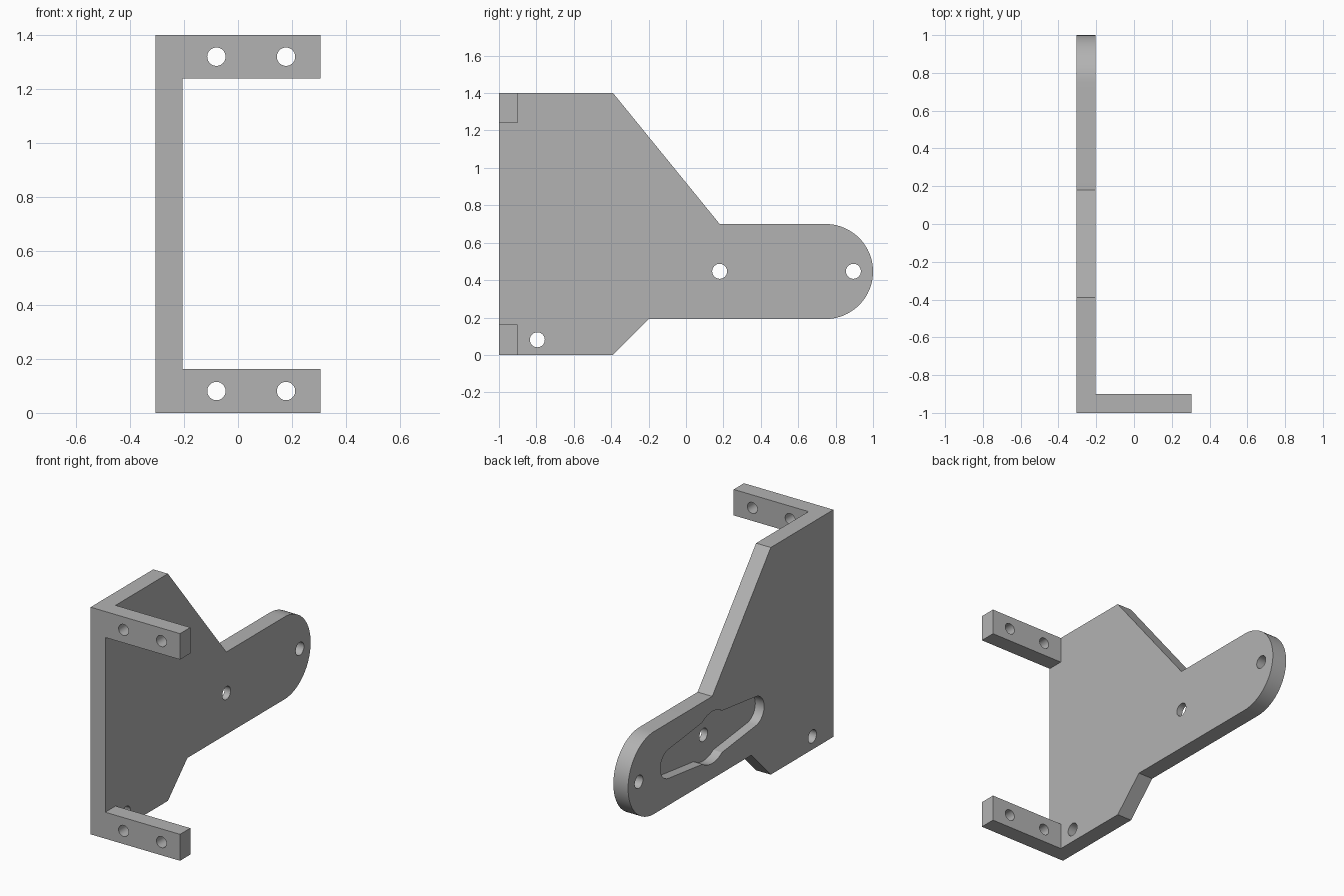
import bpy, bmesh
from math import cos, sin, radians
from mathutils import Matrix, Vector

old = bpy.data.objects.get("Cube")
if old:
    bpy.data.objects.remove(old, do_unlink=True)

grey = bpy.data.materials.new("plain grey")
grey.use_nodes = True
colour = (0.45, 0.45, 0.45, 1)
grey.diffuse_color = colour
grey.node_tree.nodes["Principled BSDF"].inputs["Base Color"].default_value = colour

LEFT, INNER, RIGHT = -0.305, -0.205, 0.305
AXLE = (0.18, 0.447)


def arc(cy, cz, r, start, end, steps):
    """Points on an arc in the y-z plane."""
    angles = [radians(start + (end - start) * i / steps) for i in range(steps + 1)]
    return [(cy + r * cos(a), cz + r * sin(a)) for a in angles]


def prism(name, outline, x0, x1):
    """Extrude a y-z outline from x0 to x1."""
    bm = bmesh.new()
    face = bm.faces.new([bm.verts.new((x0, y, z)) for y, z in outline])
    top = bmesh.ops.extrude_face_region(bm, geom=[face])["geom"]
    moved = [v for v in top if isinstance(v, bmesh.types.BMVert)]
    bmesh.ops.translate(bm, verts=moved, vec=Vector((x1 - x0, 0, 0)))
    bmesh.ops.recalc_face_normals(bm, faces=bm.faces)
    return add_object(name, bm)


def drill(centre, radius, axis):
    """Round cutter along the x or y axis."""
    turn = Matrix.Rotation(radians(90), 4, "Y" if axis == "x" else "X")
    bm = bmesh.new()
    bmesh.ops.create_cone(bm, cap_ends=True, segments=40, radius1=radius,
                          radius2=radius, depth=0.4,
                          matrix=Matrix.Translation(centre) @ turn)
    return add_object("hole_cutter", bm)


def add_object(name, bm):
    mesh = bpy.data.meshes.new(name)
    bm.to_mesh(mesh)
    bm.free()
    mesh.materials.append(grey)
    obj = bpy.data.objects.new(name, mesh)
    bpy.context.collection.objects.link(obj)
    return obj


def combine(target, tool, operation):
    """Apply a boolean and discard the tool."""
    mod = target.modifiers.new("boolean", "BOOLEAN")
    mod.object, mod.operation, mod.solver = tool, operation, "EXACT"
    bpy.context.view_layer.objects.active = target
    bpy.ops.object.modifier_apply(modifier=mod.name)
    bpy.data.objects.remove(tool, do_unlink=True)


# Side plate with a rounded arm
outline = [(-1, 0), (-0.39, 0), (-0.2, 0.192)]
outline += arc(0.746, 0.446, 0.254, -90, 90, 40)
outline += [(0.18, 0.7), (-0.39, 1.4), (-1, 1.4)]
bracket = prism("mounting_bracket", outline, LEFT, INNER)

# Upper and lower front tabs
for low, high in ((0, 0.163), (1.24, 1.4)):
    tab = prism("front_tab", [(-1, low), (-0.9, low), (-0.9, high), (-1, high)],
                INNER - 0.05, RIGHT)
    combine(bracket, tab, "UNION")

# Screw holes in the tabs
for x in (-0.08, 0.178):
    for z in (0.081, 1.32):
        combine(bracket, drill((x, -0.95, z), 0.034, "y"), "DIFFERENCE")

# Tapered two-armed pocket with a round hub on the outer face
cy, cz = AXLE
arm = arc(cy + 0.415, cz, 0.09, -80, 80, 20) + [(cy, cz + 0.14)]
arm += arc(cy - 0.415, cz, 0.09, 100, 260, 20) + [(cy, cz - 0.14)]
for shape in (arm, arc(cy, cz, 0.16, 0, 351, 39)):
    combine(bracket, prism("pocket_cutter", shape, LEFT - 0.1, LEFT + 0.06), "DIFFERENCE")

# Holes through the side plate
for y, z in ((-0.795, 0.081), AXLE, (0.895, 0.447)):
    combine(bracket, drill((-0.25, y, z), 0.04, "x"), "DIFFERENCE")

# Smooth the curved walls and keep the corners sharp
bpy.ops.object.select_all(action="DESELECT")
bracket.select_set(True)
bpy.context.view_layer.objects.active = bracket
bpy.ops.object.shade_smooth_by_angle(angle=radians(25))
